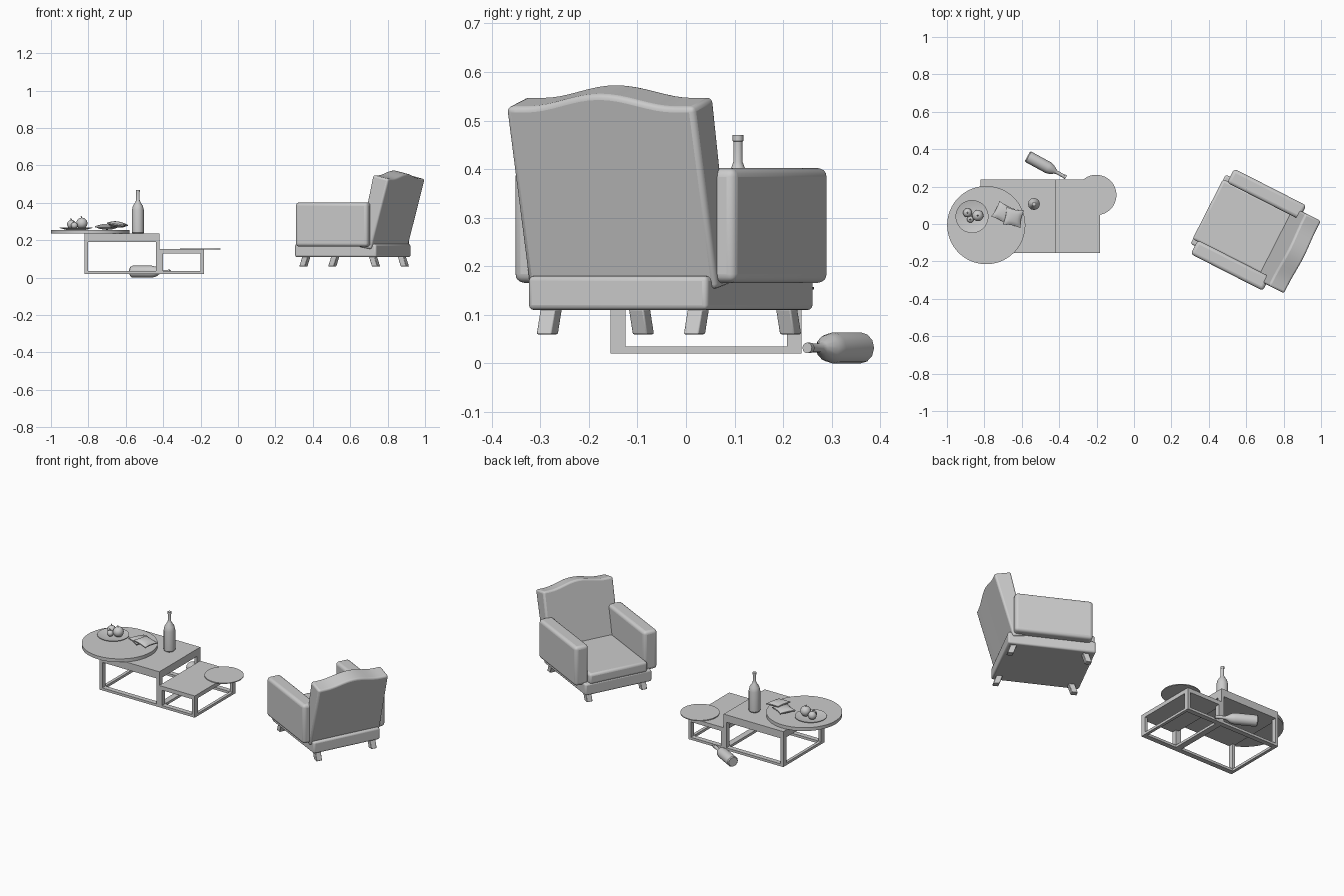
import bpy, bmesh, math
from mathutils import Matrix, Vector

if "Cube" in bpy.data.objects:
    bpy.data.objects.remove(bpy.data.objects["Cube"])

grey = bpy.data.materials.new("light_grey")
grey.diffuse_color = (0.6, 0.6, 0.6, 1)
grey.use_nodes = True
grey.node_tree.nodes["Principled BSDF"].inputs["Base Color"].default_value = grey.diffuse_color


def finish(name, bm, bevel=0.0, segs=3, world=None):
    bmesh.ops.recalc_face_normals(bm, faces=bm.faces)
    me = bpy.data.meshes.new(name)
    bm.to_mesh(me)
    bm.free()
    me.materials.append(grey)
    ob = bpy.data.objects.new(name, me)
    bpy.context.collection.objects.link(ob)
    if world:
        ob.matrix_world = world
    if bevel:
        m = ob.modifiers.new("Bevel", "BEVEL")
        m.width, m.segments, m.limit_method = bevel, segs, 'ANGLE'
    bpy.context.view_layer.objects.active = ob
    bpy.ops.object.select_all(action='DESELECT')
    ob.select_set(True)
    bpy.ops.object.shade_smooth_by_angle(angle=math.radians(35))
    return ob


def box(name, x, y, z, bevel=0.0, segs=3, world=None, lean=0.0):
    """Box from (min, max) ranges; lean shifts the bottom along x."""
    bm = bmesh.new()
    bmesh.ops.create_cube(bm, size=1)
    for v in bm.verts:
        low = v.co.z < 0
        v.co = Vector([r[0] + (c + .5) * (r[1] - r[0]) for r, c in zip((x, y, z), v.co)])
        if low:
            v.co.x += lean
    return finish(name, bm, bevel, segs, world)


def lathe(name, profile, sides, world):
    """Spin (radius, height) points around z."""
    bm = bmesh.new()
    rings = [[bm.verts.new((r * math.cos(2 * math.pi * i / sides),
                            r * math.sin(2 * math.pi * i / sides), h))
              for i in range(sides)] for r, h in profile]
    for a, b in zip(rings, rings[1:]):
        for i in range(sides):
            j = (i + 1) % sides
            bm.faces.new((a[i], a[j], b[j], b[i]))
    bm.faces.new(rings[0])
    bm.faces.new(rings[-1])
    return finish(name, bm, world=world)


def at(x, y, z):
    return Matrix.Translation((x, y, z))


# Armchair frame: local +x points to the backrest
V0 = -0.0445
chair = at(.65, 0, 0) @ Matrix.Rotation(math.radians(-27), 4, 'Z') @ at(0, V0, 0)
box("chair_base", (-.262, .226), (-.207, .207), (.11, .18), .01, world=chair)
box("seat_cushion", (-.264, .17), (-.18, .18), (.172, .235), .014, world=chair)
for s, side in ((-1, "right"), (1, "left")):
    box(side + "_armrest", (-.236, .197), sorted((s * .172, s * .256)), (.166, .402), .018, 4, chair)
    for u, end in ((-.21, "front"), (.19, "back")):
        box(f"{end}_{side}_leg", (u - .017, u + .017), (s * .17 - .017, s * .17 + .017),
            (.06, .112), .003, 2, chair, lean=.018 if u > 0 else -.018)

# Backrest: leaning slab with a gently crested top edge
bm = bmesh.new()
N = 20
grid = []
for i in range(N + 1):
    t = -1 + 2 * i / N
    crest = .549 + .026 * (.5 + .5 * math.cos(math.pi * min(1, abs(t) / .8)))
    v = t * .217
    grid.append([bm.verts.new(p) for p in (
        (.125, v, .165), (.213 + (crest - .549) * .25, v, crest),
        (.306 + (crest - .549) * .25, v, crest - .022), (.2, v, .152))])
for a, b in zip(grid, grid[1:]):
    for k in range(4):
        m = (k + 1) % 4
        bm.faces.new((a[k], a[m], b[m], b[k]))
bm.faces.new(grid[0])
bm.faces.new(grid[-1])
finish("backrest", bm, .011, 3, chair)


# Open box-frame tables
def table(name, x0, x1, y0, y1, top, slab, slab_y0):
    t, w = .018, .03
    box(name + "_top", (x0, x1), (slab_y0, y1), (top - slab, top))
    for x in (x0, x1 - t):
        for y in (y0, y1 - w):
            box(name + "_leg", (x, x + t), (y, y + w), (.02, top - slab))
        box(name + "_side_rail", (x, x + t), (y0, y1), (.02, .035))
    for y in (y0, y1 - w):
        box(name + "_long_rail", (x0, x1), (y, y + w), (.02, .035))


table("tall_table", -.82, -.42, -.155, .238, .235, .045, -.155)
table("low_table", -.42, -.182, -.155, .238, .152, .024, -.155)

# Round boards and plate
lathe("large_round_board", [(.209, 0), (.209, .02)], 64, at(-.79, -.006, .235))
lathe("small_round_board", [(.108, 0), (.108, .005)], 48, at(-.202, .155, .152))
lathe("plate", [(.05, 0), (.088, .011), (.088, .014), (.055, .006), (.02, .005)], 40,
      at(-.866, .04, .255))

# Fruit with short stems
for x, y, r in ((-.835, .045, .03), (-.89, .06, .024), (-.875, .025, .018)):
    bm = bmesh.new()
    bmesh.ops.create_uvsphere(bm, u_segments=20, v_segments=12, radius=r)
    finish("fruit", bm, world=at(x, y, .261 + r))
    tilt = Matrix.Rotation(-.4, 4, 'Y')
    lathe("fruit_stem", [(.004, 0), (.002, .012)], 8, at(x, y, .259 + 2 * r) @ tilt)

# Small puffed squares resting on the board
for x, y, z, rot, tilt in ((-.70, .06, .272, -28, 0), (-.645, .035, .285, -12, 8)):
    bm = bmesh.new()
    bmesh.ops.create_cube(bm, size=1)
    bmesh.ops.subdivide_edges(bm, edges=bm.edges, cuts=7, use_grid_fill=True)
    for v in bm.verts:
        a, b = 2 * v.co.x, 2 * v.co.y
        puff = max(0, (1 - a * a) * (1 - b * b)) ** .5
        v.co = (.048 * a * (1 - .12 * (1 - b * b)), .048 * b * (1 - .12 * (1 - a * a)),
                v.co.z * (.006 + .026 * puff))
    finish("small_cushion", bm, world=at(x, y, z) @ Matrix.Rotation(math.radians(rot), 4, 'Z')
           @ Matrix.Rotation(math.radians(tilt), 4, 'Y'))

# Bottles: one standing, one lying on the floor
BOTTLE = [(.027, 0), (.032, .006), (.032, .125), (.027, .148), (.013, .17), (.0095, .18),
          (.0095, .222), (.011, .223), (.011, .235)]
lathe("standing_bottle", BOTTLE, 12, at(-.535, .107, .235))
axis = Vector((.205, -.112, 0)).to_track_quat('Z', 'Y').to_matrix().to_4x4()
lathe("fallen_bottle", BOTTLE, 12, at(-.57, .362, .032) @ axis)
